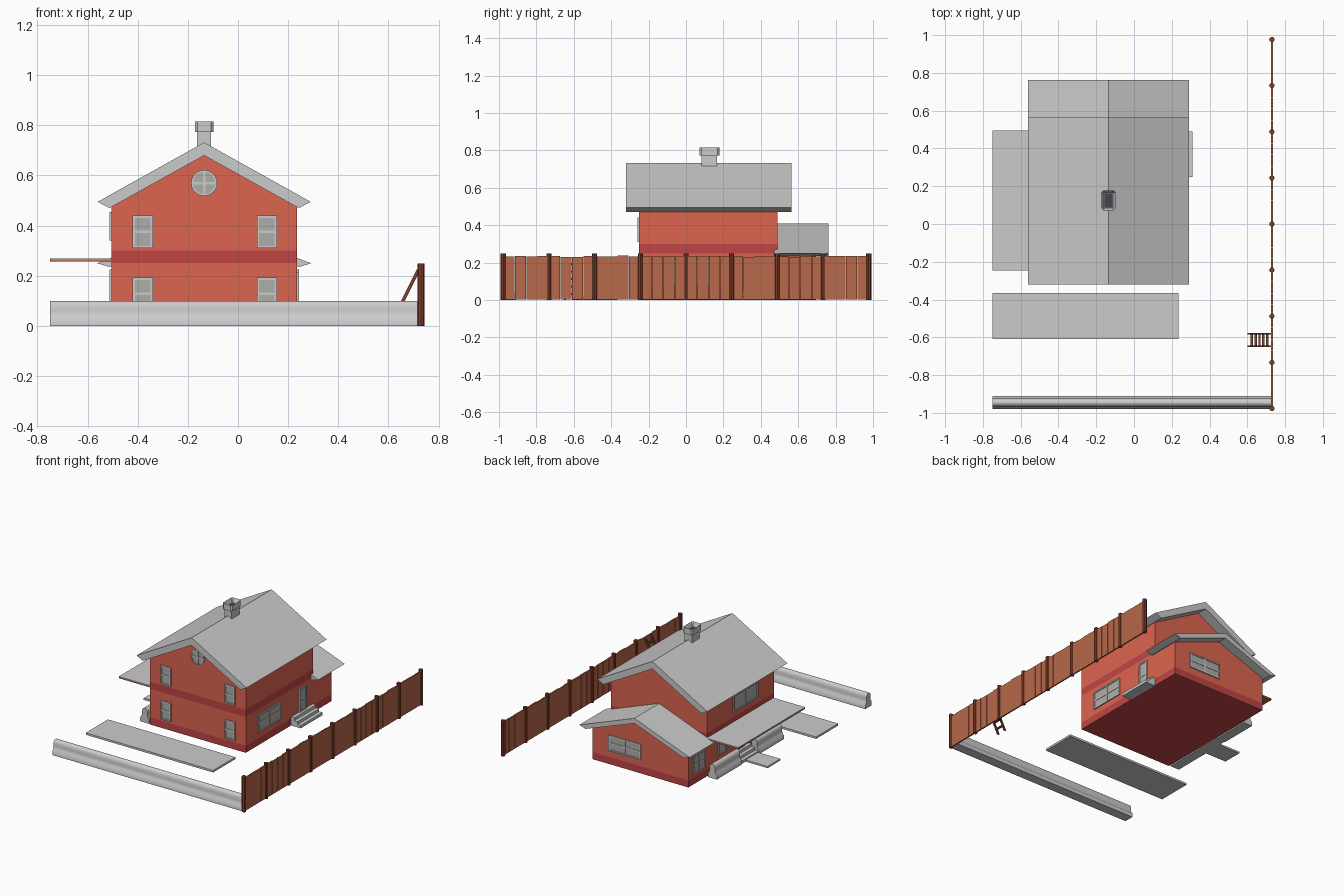
import bpy, bmesh, math, random

if "Cube" in bpy.data.objects:
    bpy.data.objects.remove(bpy.data.objects["Cube"])
random.seed(3)

def mat(name, r, g, b):
    m = bpy.data.materials.new(name)
    m.diffuse_color = (r, g, b, 1)
    m.use_nodes = True
    m.node_tree.nodes["Principled BSDF"].inputs["Base Color"].default_value = m.diffuse_color
    return m

RED = mat("wall_red", 0.72, 0.13, 0.08)
BAND = mat("band_red", 0.53, 0.06, 0.06)
WOOD = mat("wood", 0.48, 0.14, 0.07)
POST = mat("dark_wood", 0.22, 0.05, 0.025)
GLASS = mat("glass", 0.42, 0.42, 0.4)
DARK = mat("flue_dark", 0.06, 0.06, 0.08)

def finish(bm, name, m=None, smooth=None):
    bmesh.ops.recalc_face_normals(bm, faces=bm.faces)
    me = bpy.data.meshes.new(name)
    bm.to_mesh(me)
    bm.free()
    if m:
        me.materials.append(m)
    if smooth:
        me.shade_smooth()
        me.set_sharp_from_angle(angle=math.radians(smooth))
    ob = bpy.data.objects.new(name, me)
    bpy.context.collection.objects.link(ob)
    return ob

def boxes(name, items, m=None):
    """One object from boxes given as (x0, x1, y0, y1, z0, z1)."""
    bm = bmesh.new()
    for x0, x1, y0, y1, z0, z1 in items:
        for v in bmesh.ops.create_cube(bm, size=1)["verts"]:
            v.co = (x1 if v.co.x > 0 else x0, y1 if v.co.y > 0 else y0, z1 if v.co.z > 0 else z0)
    return finish(bm, name, m)

def prism(name, prof, a, b, axis="y", m=None, smooth=None):
    """Extrude a (across, z) profile from a to b along an axis."""
    bm = bmesh.new()
    at = (lambda u, z, t: (u, t, z)) if axis == "y" else (lambda u, z, t: (t, u, z))
    lo = [bm.verts.new(at(u, z, a)) for u, z in prof]
    hi = [bm.verts.new(at(u, z, b)) for u, z in prof]
    bm.faces.new(lo)
    bm.faces.new(hi[::-1])
    for i in range(len(prof)):
        j = (i + 1) % len(prof)
        bm.faces.new((lo[i], lo[j], hi[j], hi[i]))
    return finish(bm, name, m, smooth)

def window(name, axis, wall, out, u0, u1, z0, z1, panes=1, bar=None, t=0.009):
    """Framed window lying on a wall plane; out is the outward sign."""
    def slab(a, b, c, d, depth):
        p = sorted((wall - out * 0.004, wall + out * depth))
        return (*p, a, b, c, d) if axis == "x" else (a, b, *p, c, d)
    frame = [slab(u0, u0 + t, z0, z1, 0.008), slab(u1 - t, u1, z0, z1, 0.008),
             slab(u0 + t, u1 - t, z0, z0 + t, 0.008), slab(u0 + t, u1 - t, z1 - t, z1, 0.008)]
    for i in range(1, panes):
        c = u0 + (u1 - u0) * i / panes
        frame.append(slab(c - t / 2, c + t / 2, z0 + t, z1 - t, 0.007))
    if bar:
        zc = z0 + (z1 - z0) * bar
        frame.append(slab(u0 + t, u1 - t, zc - 0.005, zc + 0.005, 0.006))
    boxes(name + "_frame", frame)
    boxes(name + "_glass", [slab(u0 + t / 2, u1 - t / 2, z0 + t / 2, z1 - t / 2, 0.003)], GLASS)

# House walls: base course, storeys and the dark band between them
L, R, F, B, E = -0.505, 0.235, -0.25, 0.49, 0.695
MID = (L + R) / 2
boxes("base_course", [(L, R, F, E, 0, 0.05)], BAND)
boxes("lower_walls", [(L, R, F, B, 0.05, 0.25)], RED)
boxes("floor_band", [(L, R, F, B, 0.25, 0.30)], BAND)
prism("upper_walls", [(L, 0.30), (R, 0.30), (R, 0.478), (MID, 0.684), (L, 0.478)], F, B, m=RED)
prism("extension_walls", [(L, 0.05), (R, 0.05), (R, 0.242), (MID, 0.379), (L, 0.242)], B, E, m=RED)

# Gabled roofs
def roof(name, half, eave, ridge, inner, low, under, a, b):
    prism(name, [(MID - half, eave), (MID, ridge), (MID + half, eave),
                 (MID + inner, low), (MID, under), (MID - inner, low)], a, b)

roof("main_roof", 0.425, 0.495, 0.732, 0.378, 0.470, 0.680, -0.32, 0.565)
roof("extension_roof", 0.427, 0.25, 0.41, 0.378, 0.235, 0.375, 0.47, 0.762)

# Chimney with a chamfered, hollow cap
cy = 0.125
boxes("chimney_shaft", [(MID - 0.028, MID + 0.028, cy - 0.042, cy + 0.042, 0.66, 0.78)])
bm = bmesh.new()
for v in bmesh.ops.create_cube(bm, size=1)["verts"]:
    v.co = (MID + v.co.x * 0.073, cy + v.co.y * 0.106, 0.795 + v.co.z * 0.042)
upright = [e for e in bm.edges if abs(e.verts[0].co.z - e.verts[1].co.z) > 0.01]
bmesh.ops.bevel(bm, geom=upright, offset=0.01, segments=1, affect="EDGES")
top = max(bm.faces, key=lambda f: f.calc_center_median().z)
bmesh.ops.inset_region(bm, faces=[top], thickness=0.014)
for v in top.verts:
    v.co.z -= 0.03
cap = finish(bm, "chimney_cap")
boxes("chimney_flue", [(MID - 0.02, MID + 0.02, cy - 0.037, cy + 0.037, 0.782, 0.788)], DARK)

# Front windows, two per storey, and the round gable window
for side, c in (("left", -0.38), ("right", 0.115)):
    for level, z in (("lower", 0.063), ("upper", 0.31)):
        window(f"front_{level}_{side}_window", "y", F, -1, c - 0.04, c + 0.04, z, z + 0.13, bar=0.5)
rz, n = 0.57, 24
bm = bmesh.new()
rings = []
for r, y in ((0.052, F + 0.004), (0.052, F - 0.008), (0.044, F - 0.008), (0.044, F + 0.004)):
    rings.append([bm.verts.new((MID + r * math.cos(k * math.tau / n), y, rz + r * math.sin(k * math.tau / n)))
                  for k in range(n)])
for i in range(4):
    p, q = rings[i], rings[(i + 1) % 4]
    for k in range(n):
        bm.faces.new((p[k], p[k - 1], q[k - 1], q[k]))
finish(bm, "round_window_frame", smooth=30)
disc = [(MID + 0.047 * math.cos(k * math.tau / n), rz + 0.047 * math.sin(k * math.tau / n)) for k in range(n)]
prism("round_window_glass", disc, F + 0.004, F - 0.003, m=GLASS)
boxes("round_window_bars", [(MID - 0.005, MID + 0.005, F - 0.006, F, rz - 0.045, rz + 0.045),
                            (MID - 0.045, MID + 0.045, F - 0.006, F, rz - 0.005, rz + 0.005)])

# Side and back windows and doors
window("right_wide_window", "x", R, 1, -0.12, 0.14, 0.09, 0.215, panes=2, bar=0.5)
window("right_door", "x", R, 1, 0.335, 0.415, 0.06, 0.225, bar=0.4)
window("left_upper_window", "x", L, -1, -0.07, 0.20, 0.34, 0.455, panes=2)
window("left_porch_window", "x", L, -1, 0.28, 0.37, 0.10, 0.225, bar=0.5)
window("left_door", "x", L, -1, 0.085, 0.165, 0.06, 0.225, bar=0.4)
window("extension_side_window", "x", L, -1, 0.51, 0.65, 0.07, 0.20, panes=2, bar=0.5)
window("extension_back_window", "y", E, 1, -0.14, 0.11, 0.095, 0.205, panes=2, bar=0.5)

# Steps at both doors, stepping down away from the wall
boxes("right_steps", [(R, R + 0.025 * (3 - i), 0.25, 0.49, 0.02 * i, 0.02 * (i + 1)) for i in range(3)])
boxes("left_steps", [(L - 0.025 * (3 - i), L, 0.03, 0.22, 0.02 * i, 0.02 * (i + 1)) for i in range(3)])

# Flat porch roof with timber underside, path and front terrace
boxes("porch_roof", [(-0.75, L, -0.245, 0.495, 0.264, 0.268)])
boxes("porch_soffit", [(-0.75, L, -0.245, 0.495, 0.256, 0.264)], WOOD)
boxes("path_slab", [(-0.75, -0.575, 0.03, 0.17, 0, 0.012)])
boxes("front_terrace", [(-0.75, 0.235, -0.61, -0.365, 0, 0.014)])

# Low masonry walls with a foot and a rounded top
half = [(0.035, 0), (0.035, 0.028), (0.024, 0.04), (0.021, 0.06), (0.022, 0.08), (0.016, 0.093), (0.006, 0.1)]
def low_wall(name, c, a, b, axis):
    prof = [(c + u, z) for u, z in half] + [(c - u, z) for u, z in reversed(half)]
    prism(name, prof, a, b, axis, smooth=45)

low_wall("garden_wall", -0.945, -0.75, 0.725, "x")
low_wall("porch_wall_front", -0.55, -0.245, 0.03, "y")
low_wall("porch_wall_back", -0.55, 0.22, 0.495, "y")

# Fence: posts with planks of slightly uneven height
FX, N, P = 0.73, 8, 4
step = 1.954 / N
planks = []
for i in range(N):
    y0 = -0.977 + i * step
    for k in range(P):
        w = step / P
        planks.append((FX - 0.005, FX + 0.005, y0 + k * w + 0.001, y0 + (k + 1) * w - 0.001,
                       0.003, 0.234 + random.uniform(-0.003, 0.003)))
boxes("fence_planks", planks, WOOD)
for i in range(N + 1):
    c = -0.977 + i * step
    prof = [(FX + 0.0145 * math.cos(k * math.tau / 8), c + 0.0135 * math.sin(k * math.tau / 8)) for k in range(8)]
    bm = bmesh.new()
    lo = bm.faces.new([bm.verts.new((x, y, 0)) for x, y in prof])
    ext = bmesh.ops.extrude_face_region(bm, geom=[lo])["geom"]
    for v in ext:
        if isinstance(v, bmesh.types.BMVert):
            v.co.z = 0.248
    if not any(f.calc_center_median().z == 0 for f in bm.faces):
        bm.faces.new([v for v in bm.verts if v.co.z == 0])
    finish(bm, f"fence_post_{i + 1}", POST)

# Ladder leaning against the fence
for name, y in (("front", -0.647), ("back", -0.581)):
    prism(f"ladder_rail_{name}", [(0.60, 0), (0.615, 0), (0.728, 0.225), (0.713, 0.225)], y - 0.005, y + 0.005, m=POST)
boxes("ladder_rungs", [(0.602 + s * 0.113, 0.614 + s * 0.113, -0.645, -0.583,
                        s * 0.225 - 0.005, s * 0.225 + 0.005)
                       for s in [0.14 + 0.18 * i for i in range(5)]], POST)
